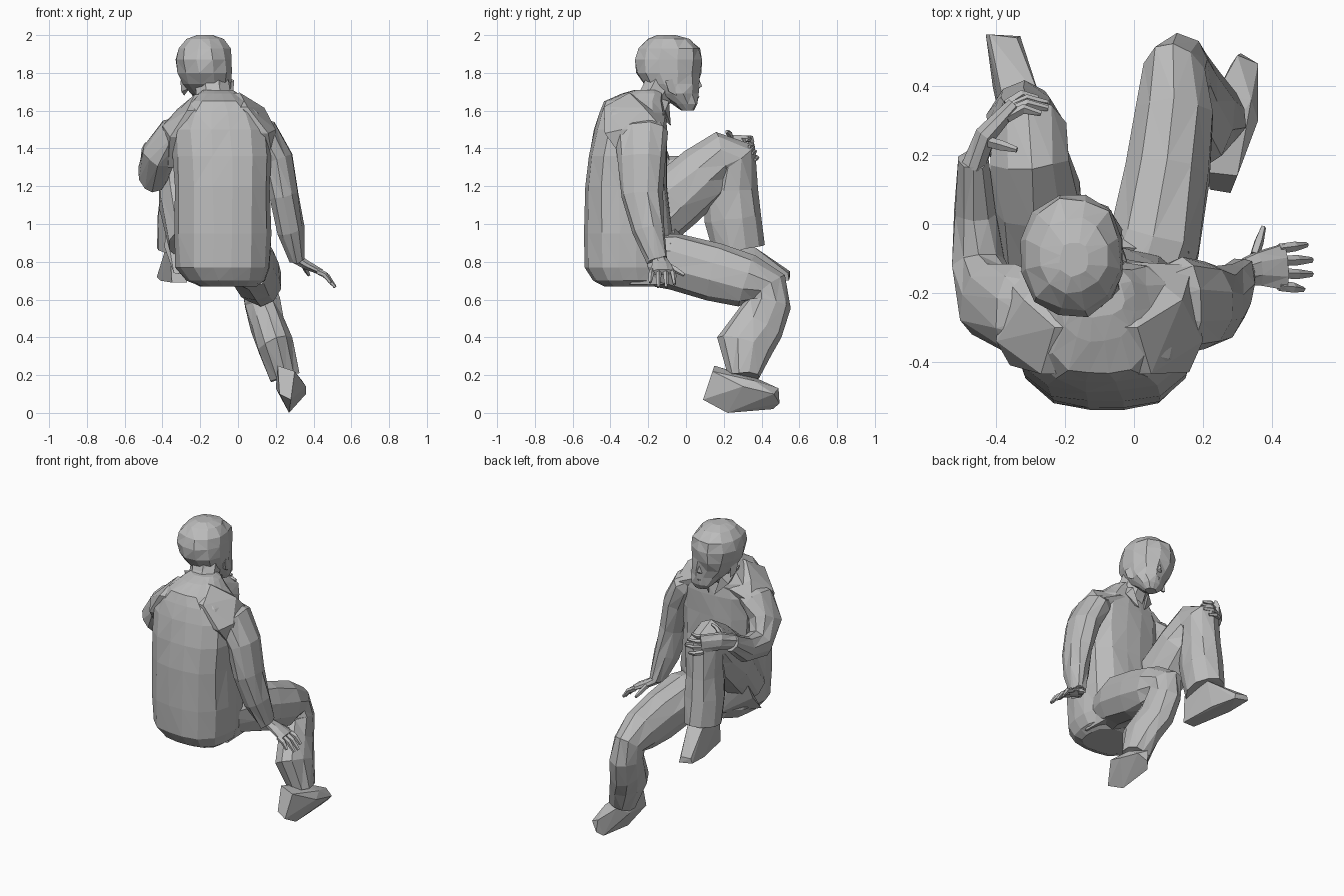
import bpy, bmesh, math, random
from mathutils import Vector

random.seed(4)
grey = bpy.data.materials.new("plain grey")
grey.diffuse_color = (0.5, 0.5, 0.5, 1)


def finish(name, bm):
    bmesh.ops.recalc_face_normals(bm, faces=bm.faces[:])
    bmesh.ops.triangulate(bm, faces=bm.faces[:])
    me = bpy.data.meshes.new(name)
    bm.to_mesh(me)
    bm.free()
    me.materials.append(grey)
    ob = bpy.data.objects.new(name, me)
    bpy.context.collection.objects.link(ob)
    return ob


def skin(name, rings):
    """Join equal-sized rings of points and cap both ends."""
    bm = bmesh.new()
    rows = [[bm.verts.new(p) for p in r] for r in rings]
    n = len(rows[0])
    for r, s in zip(rows, rows[1:]):
        for i in range(n):
            j = (i + 1) % n
            bm.faces.new((r[i], r[j], s[j], s[i]))
    bm.faces.new(rows[0])
    bm.faces.new(rows[-1])
    return finish(name, bm)


def tube(name, path, sides=10, hint=(1, 0, 0), jitter=0.006):
    """Limb: path of (x, y, z, half width along hint, half depth)."""
    pts = [Vector(p[:3]) for p in path]
    rings = []
    for i, p in enumerate(path):
        t = Vector((0, 0, 0))
        if i > 0:
            t += (pts[i] - pts[i - 1]).normalized()
        if i < len(pts) - 1:
            t += (pts[i + 1] - pts[i]).normalized()
        t.normalize()
        a = Vector(hint)
        a = (a - a.dot(t) * t).normalized()
        b = t.cross(a)
        ring = []
        for k in range(sides):
            w = math.tau * (k + 0.5) / sides
            q = pts[i] + a * math.cos(w) * p[3] * 1.03 + b * math.sin(w) * p[4] * 1.03
            ring.append(q + Vector([random.uniform(-jitter, jitter) for _ in range(3)]))
        rings.append(ring)
    return skin(name, rings)


def stack(name, levels, sides=16, power=2.9, jitter=0.004):
    """Body: horizontal rounded-box sections (z, x0, x1, y0, y1)."""
    rings = []
    for z, x0, x1, y0, y1 in levels:
        ring = []
        for k in range(sides):
            w = math.tau * (k + 0.5) / sides
            c, s = math.cos(w), math.sin(w)
            f = (abs(c) ** power + abs(s) ** power) ** (-1 / power)
            ring.append(((x0 + x1) / 2 + c * f * (x1 - x0) / 2 + random.uniform(-jitter, jitter),
                         (y0 + y1) / 2 + s * f * (y1 - y0) / 2 + random.uniform(-jitter, jitter), z))
        rings.append(ring)
    return skin(name, rings)


def hull(name, pts):
    bm = bmesh.new()
    for p in pts:
        bm.verts.new(p)
    bmesh.ops.convex_hull(bm, input=bm.verts[:])
    loose = [v for v in bm.verts if not v.link_faces]
    bmesh.ops.delete(bm, geom=loose, context='VERTS')
    return finish(name, bm)


def fingers(name, roots, tips, lift):
    for i, (r, t) in enumerate(zip(roots, tips)):
        r, t = Vector(r), Vector(t)
        m = (r + t) / 2 + Vector(lift)
        tube(f"{name}_{i + 1}", [(*r, .016, .015), (*m, .016, .014), (*t, .009, .008)],
             5, (0, .6, .8), 0.001)


# Jacket, shoulder yoke and seat
stack("jacket", [
    (.67, -.20, .10, -.43, -.16), (.70, -.27, .14, -.49, -.10), (.77, -.33, .165, -.535, -.08),
    (.95, -.335, .175, -.54, -.07), (1.2, -.335, .17, -.535, -.10), (1.36, -.345, .175, -.515, -.10),
    (1.5, -.35, .165, -.485, -.10), (1.59, -.31, .12, -.46, -.11), (1.65, -.25, .05, -.435, -.12),
    (1.69, -.21, .00, -.34, -.12), (1.71, -.18, -.03, -.27, -.15)])
hull("yoke", [(-.36, -.41, 1.46), (-.27, -.435, 1.60), (.05, -.435, 1.62), (.16, -.43, 1.48),
              (.20, -.34, 1.50), (-.40, -.34, 1.52), (-.23, -.30, 1.685), (.01, -.30, 1.695),
              (.14, -.22, 1.615), (-.32, -.22, 1.61), (.0, -.11, 1.58), (-.25, -.12, 1.56),
              (.17, -.12, 1.50), (-.38, -.15, 1.5), (.19, -.3, 1.3), (-.37, -.3, 1.3)])
hull("lap", [(-.34, -.3, .74), (.13, -.3, .68), (-.38, -.1, .98), (.16, -.08, .9),
             (-.3, -.05, 1.0), (.12, -.04, .68), (-.2, -.05, .76), (-.39, -.14, .88), (-.08, -.02, .9)])
# Collar
for s in (-1, 1):
    hull("collar", [(-.13 + s * .11, -.22, 1.69), (-.13 + s * .02, -.08, 1.52),
                    (-.13 + s * .10, -.11, 1.6), (-.13 + s * .06, -.09, 1.65), (-.13 + s * .10, -.2, 1.62)])

# Head, neck and face
tube("neck", [(-.12, -.22, 1.58, .095, .09), (-.13, -.16, 1.68, .09, .09), (-.15, -.1, 1.8, .09, .1)], 8)
stack("head", [
    (1.60, -.16, -.09, -.02, .04), (1.635, -.205, -.06, -.07, .067), (1.69, -.25, -.035, -.16, .065),
    (1.74, -.29, -.03, -.225, .068), (1.80, -.32, -.025, -.262, .08), (1.87, -.33, -.027, -.27, .085),
    (1.93, -.315, -.04, -.25, .075), (1.98, -.27, -.08, -.20, .02), (2.0, -.22, -.13, -.15, -.05)],
    12, 2.3, .006)
hull("nose", [(-.15, .06, 1.79), (-.17, .055, 1.715), (-.105, .055, 1.715), (-.14, .085, 1.73), (-.14, .05, 1.7)])
hull("lips", [(-.175, .05, 1.67), (-.10, .05, 1.67), (-.137, .072, 1.675), (-.137, .055, 1.65)])
for x, s in ((-.285, -1), (-.04, 1)):
    hull("ear", [(x, -.06, 1.77), (x, -.05, 1.68), (x + s * .02, -.11, 1.76),
                 (x + s * .015, -.09, 1.7), (x - s * .03, -.1, 1.72)])

# Hanging arm and open hand
tube("right_sleeve", [
    (.06, -.24, 1.52, .06, .10), (.135, -.235, 1.48, .085, .14), (.205, -.235, 1.34, .085, .125),
    (.245, -.235, 1.15, .078, .105), (.28, -.20, .97, .068, .085), (.315, -.15, .81, .04, .055)])
tube("right_palm", [(.30, -.145, .82, .035, .028), (.36, -.13, .785, .05, .024),
                    (.44, -.125, .745, .07, .016)], 8, (0, 1, 0), .002)
fingers("right_finger",
        [(.42, -.18 + .036 * i, .75) for i in range(4)],
        [(.49 + x, -.19 + .043 * i, .69 - x) for i, x in enumerate((0, .025, .025, .01))],
        (.005, 0, .012))
fingers("right_thumb", [(.35, -.09, .78)], [(.375, -.01, .73)], (0, 0, 0))

# Bent arm with the hand resting on the knee
tube("left_sleeve", [
    (-.27, -.25, 1.52, .06, .10), (-.345, -.25, 1.48, .085, .13), (-.42, -.225, 1.37, .09, .12),
    (-.45, -.12, 1.26, .075, .10), (-.46, .04, 1.29, .06, .08), (-.465, .19, 1.39, .045, .055)])
tube("left_palm", [(-.465, .17, 1.39, .045, .035), (-.43, .26, 1.42, .055, .03),
                   (-.35, .345, 1.41, .06, .022)], 8, (0, 0, 1), .002)
fingers("left_finger",
        [(-.37, .345 - .012 * i, 1.36 + .03 * i) for i in range(4)],
        [(-.25 - x, .365 - .015 * i, 1.34 + .035 * i) for i, x in enumerate((.03, 0, 0, .02))],
        (0, .02, 0))
fingers("left_thumb", [(-.43, .24, 1.44)], [(-.34, .215, 1.49)], (0, 0, .015))

# Lowered leg
tube("right_trouser_leg", [
    (-.02, -.28, .82, .14, .12), (.06, -.06, .80, .135, .15), (.095, .15, .745, .125, .155),
    (.115, .32, .70, .115, .135), (.115, .43, .66, .09, .115), (.13, .435, .58, .09, .115),
    (.155, .385, .47, .09, .135), (.20, .31, .355, .095, .145), (.25, .31, .19, .08, .08)])
hull("right_shoe", [(.22, .10, .10), (.28, .09, .07), (.21, .15, .25), (.30, .14, .22),
                    (.27, .22, .00), (.20, .30, .13), (.24, .38, .18), (.34, .36, .17),
                    (.31, .495, .05), (.28, .46, .02), (.36, .465, .10), (.30, .49, .13), (.36, .30, .14)])

# Raised leg
tube("left_trouser_leg", [
    (-.25, -.26, .90, .12, .12), (-.28, -.07, 1.12, .135, .165), (-.29, .09, 1.26, .13, .155),
    (-.30, .19, 1.345, .115, .14), (-.305, .25, 1.33, .11, .14), (-.31, .24, 1.18, .105, .135),
    (-.315, .25, 1.03, .11, .145), (-.32, .28, .86, .105, .13)])
hull("left_shoe", [(-.36, .16, .86), (-.26, .16, .86), (-.35, .14, .69), (-.27, .14, .69),
                   (-.27, .36, .88), (-.38, .36, .88), (-.29, .38, .70), (-.41, .40, .70),
                   (-.43, .55, .72), (-.33, .545, .70), (-.42, .55, .75), (-.34, .54, .74)])
